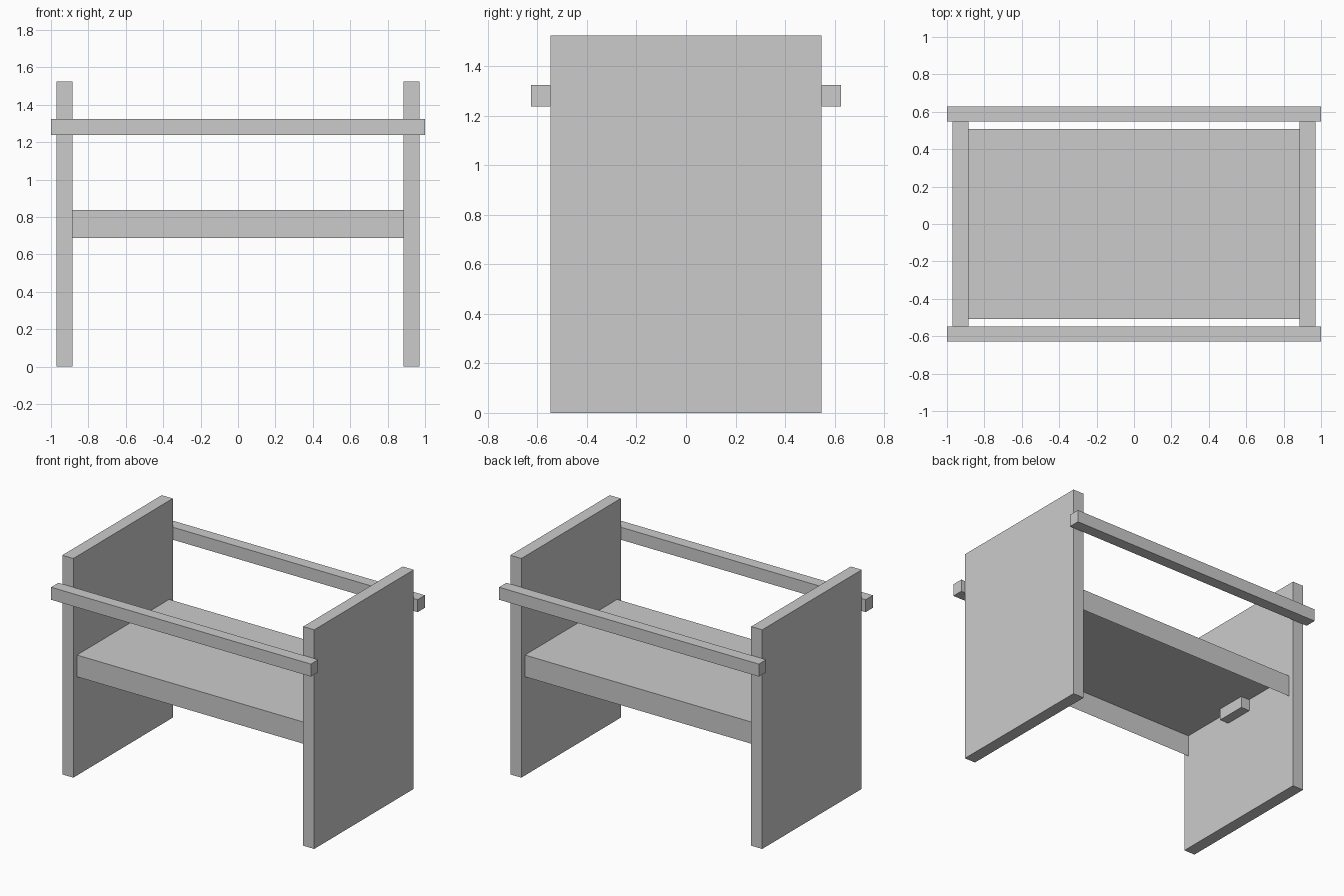
import bpy, bmesh

if "Cube" in bpy.data.objects:
    bpy.data.objects.remove(bpy.data.objects["Cube"])


def box(name, lo, hi, open_sides=()):
    """Box between two corners; faces pointing along open_sides are left out."""
    bm = bmesh.new()
    bmesh.ops.create_cube(bm, size=1)
    bm.normal_update()
    gone = [f for f in bm.faces
            if tuple(round(c) for c in f.normal) in open_sides]
    bmesh.ops.delete(bm, geom=gone, context='FACES')
    for v in bm.verts:
        for i in range(3):
            v.co[i] = lo[i] if v.co[i] < 0 else hi[i]
    mesh = bpy.data.meshes.new(name)
    bm.to_mesh(mesh)
    bm.free()
    obj = bpy.data.objects.new(name, mesh)
    bpy.context.collection.objects.link(obj)
    return obj


def mirror(obj, axis):
    """Mirror the part across the model centre on one axis."""
    mod = obj.modifiers.new("mirror", 'MIRROR')
    mod.use_axis = [axis == i for i in range(3)]
    mod.use_clip = False
    mod.use_mirror_merge = False


# Upright end panels
mirror(box("side_panels", (0.885, -0.547, 0), (0.97, 0.547, 1.525)), 0)

# Long handrails front and back
mirror(box("rails", (-1, 0.547, 1.238), (1, 0.627, 1.325)), 1)

# Shelf: top board with front and back aprons, hollow underneath
box("shelf", (-0.885, -0.507, 0.687), (0.885, 0.507, 0.838),
    open_sides=((0, 0, -1), (1, 0, 0), (-1, 0, 0)))

# Small cleats under the shelf at each end panel
mirror(box("shelf_cleats", (0.817, -0.107, 0.755), (0.885, 0.107, 0.836)), 0)
